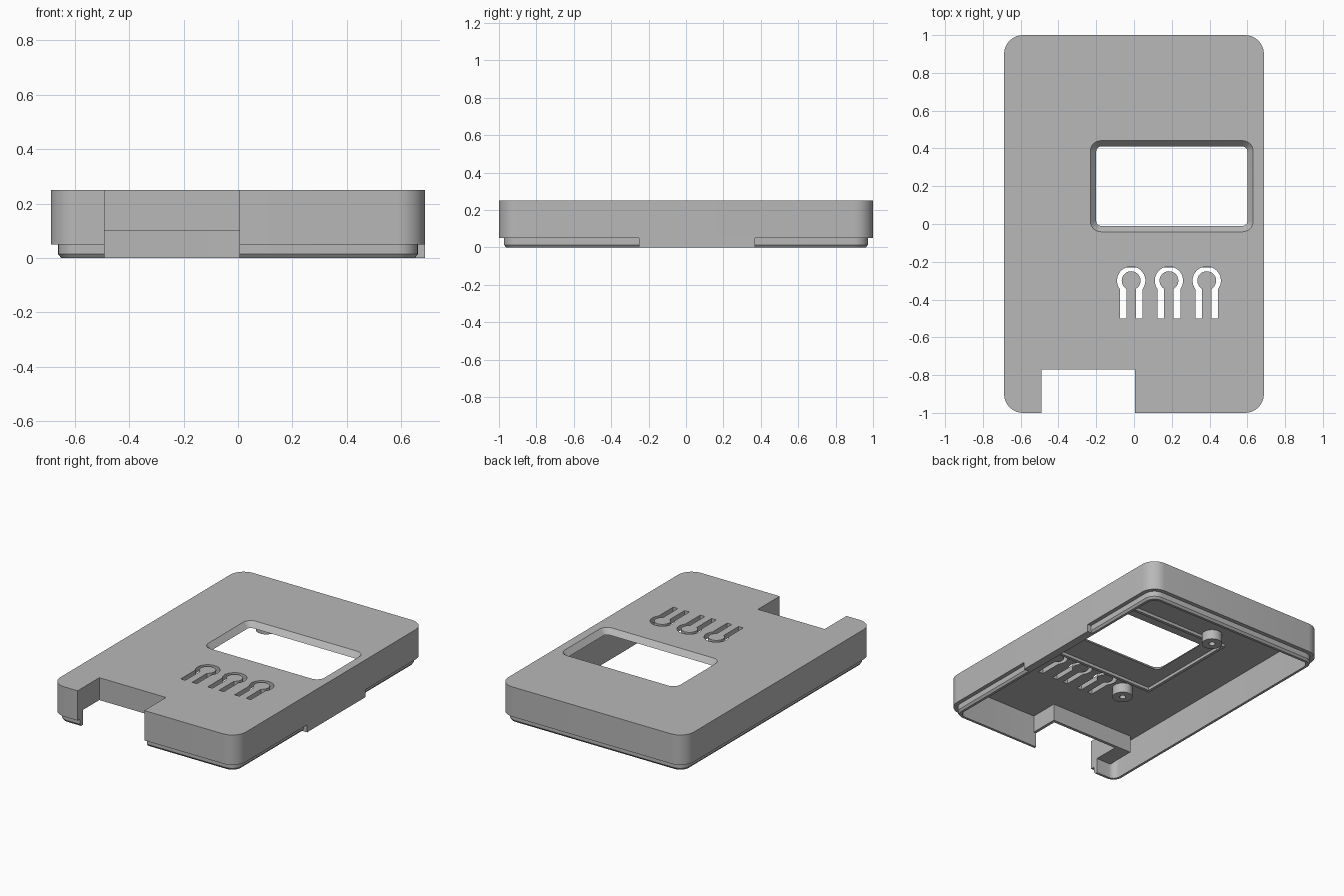
import bpy, bmesh, math
from mathutils import Vector

if "Cube" in bpy.data.objects:
    bpy.data.objects.remove(bpy.data.objects["Cube"], do_unlink=True)

grey = bpy.data.materials.new("plain grey")
grey.use_nodes = True
GREY = (0.48, 0.48, 0.48, 1)
grey.diffuse_color = GREY
grey.node_tree.nodes["Principled BSDF"].inputs["Base Color"].default_value = GREY


def rounded_rect(hx, hy, r, steps=8):
    pts = []
    for q, (sx, sy) in enumerate([(1, 1), (-1, 1), (-1, -1), (1, -1)]):
        for i in range(steps + 1):
            a = math.radians(90) * (q + i / steps)
            pts.append((sx * (hx - r) + r * math.cos(a), sy * (hy - r) + r * math.sin(a)))
    return pts


def loft(name, sections, centre=(0, 0)):
    """Skin a stack of (outline, z) sections and cap both ends."""
    bm = bmesh.new()
    rings = [[bm.verts.new((x + centre[0], y + centre[1], z)) for x, y in pts]
             for pts, z in sections]
    n = len(rings[0])
    for a, b in zip(rings, rings[1:]):
        for i in range(n):
            j = (i + 1) % n
            bm.faces.new((a[i], a[j], b[j], b[i]))
    bm.faces.new(rings[0])
    bm.faces.new(rings[-1])
    bmesh.ops.recalc_face_normals(bm, faces=bm.faces)
    mesh = bpy.data.meshes.new(name)
    bm.to_mesh(mesh)
    bm.free()
    mesh.materials.append(grey)
    ob = bpy.data.objects.new(name, mesh)
    bpy.context.collection.objects.link(ob)
    return ob


def box(name, x0, x1, y0, y1, z0, z1):
    pts = [(x0, y0), (x1, y0), (x1, y1), (x0, y1)]
    return loft(name, [(pts, z0), (pts, z1)])


def cut(target, cutter):
    cutter.hide_render = True
    mod = target.modifiers.new(cutter.name, 'BOOLEAN')
    mod.operation, mod.solver, mod.object = 'DIFFERENCE', 'EXACT', cutter
    bpy.context.view_layer.objects.active = target
    bpy.ops.object.modifier_apply(modifier=mod.name)
    bpy.data.objects.remove(cutter, do_unlink=True)


def smooth(ob):
    bpy.ops.object.select_all(action='DESELECT')
    ob.select_set(True)
    bpy.context.view_layer.objects.active = ob
    bpy.ops.object.shade_smooth_by_angle(angle=math.radians(30))


HX, HY, R, CEIL = 0.688, 1.0, 0.1, 0.215

# Hollow shell: outer wall, stepped chamfered lip, inner wall and ceiling
profile = [(0, 0.25), (0, 0.05), (0.027, 0.05), (0.027, 0.014),
           (0.038, 0), (0.055, 0), (0.055, CEIL)]
shell = loft("case_shell", [(rounded_rect(HX - d, HY - d, R - d), z) for d, z in profile])

# Connector notch in the front edge
cut(shell, box("notch_cutter", -0.49, 0.005, -1.1, -0.77, -0.1, 0.4))

# Display window with sloped edges
window = [(0.04, 0.26), (0.0, CEIL), (0.0, 0.1)]
cut(shell, loft("window_cutter",
                [(rounded_rect(0.4 + d, 0.21 + d, 0.025 + d), z) for d, z in window],
                (0.2, 0.2)))

# Flexible button tongues outlined by keyhole slots
def arc(r, x, flip):
    a0 = -math.acos(x / r)
    a1 = math.pi - a0
    angles = [a0 + (a1 - a0) * i / 24 for i in range(25)]
    return [(r * math.cos(a), r * math.sin(a)) for a in (angles[::-1] if flip else angles)]

LEG = -0.2
slot = ([(0.06, LEG)] + arc(0.075, 0.06, False) + [(-0.06, LEG), (-0.025, LEG)]
        + arc(0.05, 0.025, True) + [(0.025, LEG)])
for k in range(3):
    cut(shell, loft("slot_cutter", [(slot, 0.15), (slot, 0.3)], (-0.015 + 0.2 * k, -0.3)))
smooth(shell)

# Full height tab on the left wall
box("side_tab", HX - 0.05, HX, -0.25, 0.37, 0, 0.052)

# Walls hanging around the notch
box("notch_back_wall", -0.6, 0.025, -0.77, -0.75, 0.1, CEIL + 0.01)
box("notch_left_wall", 0.005, 0.025, -0.96, -0.77, 0.1, CEIL + 0.01)
box("notch_right_wall", -0.6, -0.49, -0.96, -0.77, 0.1, CEIL + 0.01)

# Thin rib frame around the window under the ceiling
for label, y in (("front", -0.23), ("back", 0.49)):
    box(label + "_rib", -0.315, 0.635, y, y + 0.02, 0.195, CEIL + 0.01)
box("right_rib", -0.315, -0.295, -0.21, 0.49, 0.195, CEIL + 0.01)

# Screw bosses with pilot holes
def circle(r):
    return [(r * math.cos(math.tau * i / 32), r * math.sin(math.tau * i / 32))
            for i in range(32)]

for x in (-0.175, 0.57):
    for y in (-0.32, 0.55):
        boss = loft("screw_boss", [(circle(0.064), CEIL + 0.01), (circle(0.064), 0.15),
                                   (circle(0.02), 0.15), (circle(0.02), CEIL)], (x, y))
        smooth(boss)
